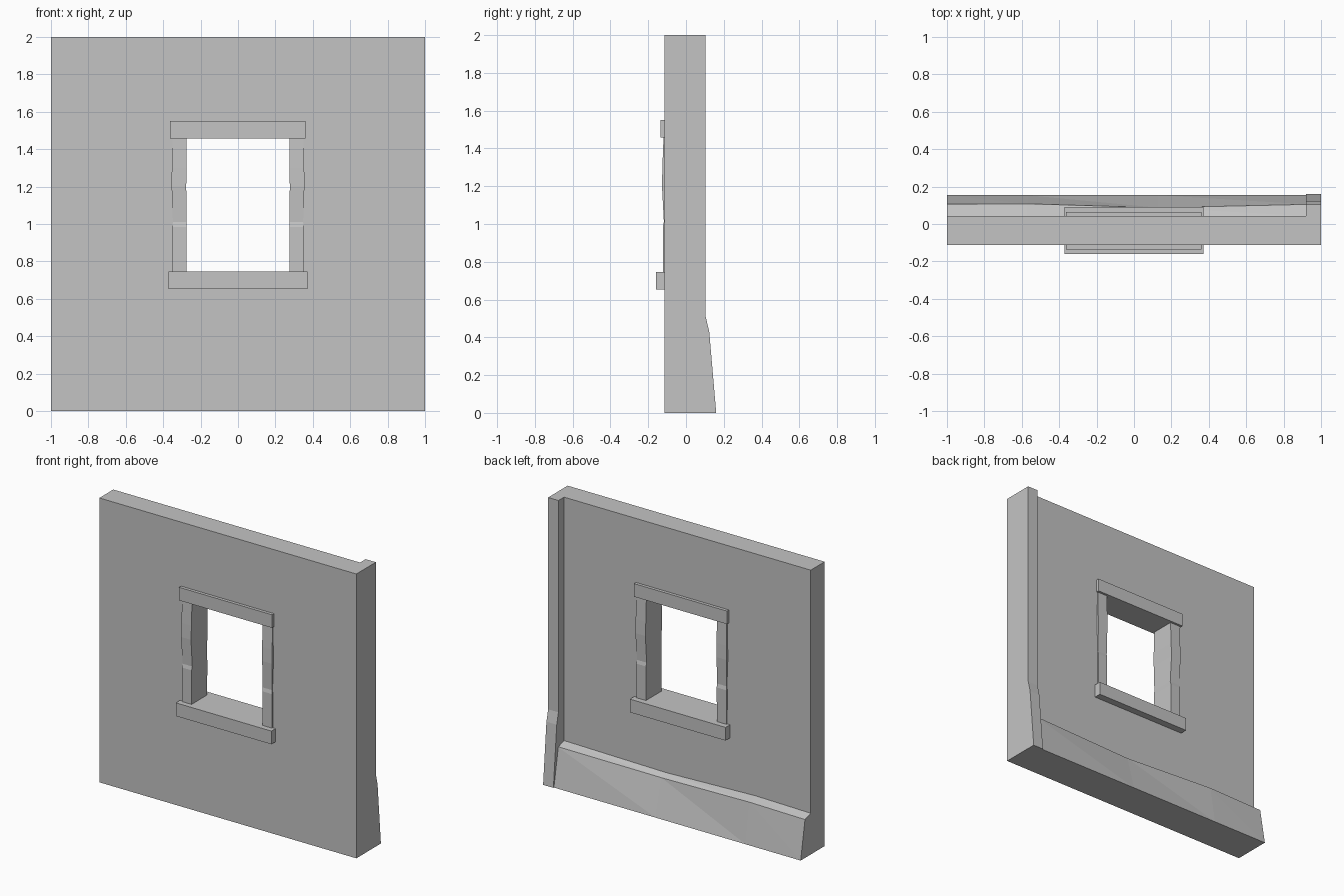
import bpy
import bmesh

cube = bpy.data.objects.get("Cube")
if cube:
    bpy.data.objects.remove(cube, do_unlink=True)

plaster = bpy.data.materials.new("plaster_grey")
plaster.use_nodes = True
GREY = (0.55, 0.55, 0.55, 1)
plaster.diffuse_color = GREY
plaster.node_tree.nodes["Principled BSDF"].inputs["Base Color"].default_value = GREY

FRONT, BACK = -0.113, 0.042      # wall faces
MID = (FRONT + BACK) / 2
HALF = (BACK - FRONT) / 2


def finish(name, bm):
    bmesh.ops.recalc_face_normals(bm, faces=bm.faces)
    mesh = bpy.data.meshes.new(name)
    bm.to_mesh(mesh)
    bm.free()
    mesh.materials.append(plaster)
    obj = bpy.data.objects.new(name, mesh)
    bpy.context.collection.objects.link(obj)
    return obj


def loft(name, rings):
    """Join equal-length closed sections with triangles and cap the ends."""
    bm = bmesh.new()
    loops = [[bm.verts.new(p) for p in ring] for ring in rings]
    n = len(rings[0])
    for a, b in zip(loops, loops[1:]):
        for j in range(n):
            k = (j + 1) % n
            bm.faces.new((a[j], a[k], b[j]))
            bm.faces.new((a[k], b[k], b[j]))
    bm.faces.new(loops[0])
    bm.faces.new(loops[-1])
    return finish(name, bm)


def block(name, x0, x1, y0, y1, z0, z1):
    section = [(y0, z0), (y1, z0), (y1, z1), (y0, z1)]
    return loft(name, [[(x, y, z) for y, z in section] for x in (x0, x1)])


# Wall slab with a window opening
bm = bmesh.new()
xs, zs = (-1, -0.31, 0.31, 1), (0, 0.7, 1.5, 2)
grid = [[bm.verts.new((x, FRONT, z)) for x in xs] for z in zs]
for r in range(3):
    for c in range(3):
        if (r, c) != (1, 1):
            bm.faces.new((grid[r][c], grid[r][c + 1], grid[r + 1][c + 1], grid[r + 1][c]))
sheet = bmesh.ops.extrude_face_region(bm, geom=bm.faces[:], use_keep_orig=True)
for v in sheet["geom"]:
    if isinstance(v, bmesh.types.BMVert):
        v.co.y = BACK
finish("wall", bm)

# Corner pilaster with a flared foot
profile = [(0, 0), (0.16, 0), (0.123, 0.43), (0.104, 0.51), (0.104, 2), (0, 2)]
loft("corner_pilaster", [[(x, y, z) for y, z in profile] for x in (0.92, 1)])

# Battered plinth along the back: x, top edge y, top edge z
stations = [(0.93, 0.105, 0.268), (0.13, 0.087, 0.255), (-0.57, 0.108, 0.278), (-1, 0.106, 0.27)]
loft("plinth", [[(x, 0, 0), (x, 0.154, 0), (x, y, z), (x, BACK, z + 0.02), (x, 0, z + 0.02)]
                for x, y, z in stations])

# Lintel and sill, projecting on both sides
block("lintel", -0.364, 0.36, MID - HALF - 0.022, MID + HALF + 0.022, 1.458, 1.55)
block("sill", -0.372, 0.372, FRONT - 0.047, BACK + 0.05, 0.652, 0.745)

# Uneven jambs: height, inner x, outer x, projection
jamb = [(0.74, 0.276, 0.35, 0.009), (0.985, 0.275, 0.351, 0.01), (1.01, 0.274, 0.348, 0.004),
        (1.2, 0.277, 0.355, 0.014), (1.3, 0.275, 0.354, 0.012), (1.46, 0.275, 0.35, 0.006)]
for side, name in ((1, "left_jamb"), (-1, "right_jamb")):
    loft(name, [[(side * xi, FRONT - p, z), (side * xo, FRONT - p, z),
                 (side * xo, BACK + p, z), (side * xi, BACK + p, z)] for z, xi, xo, p in jamb])
